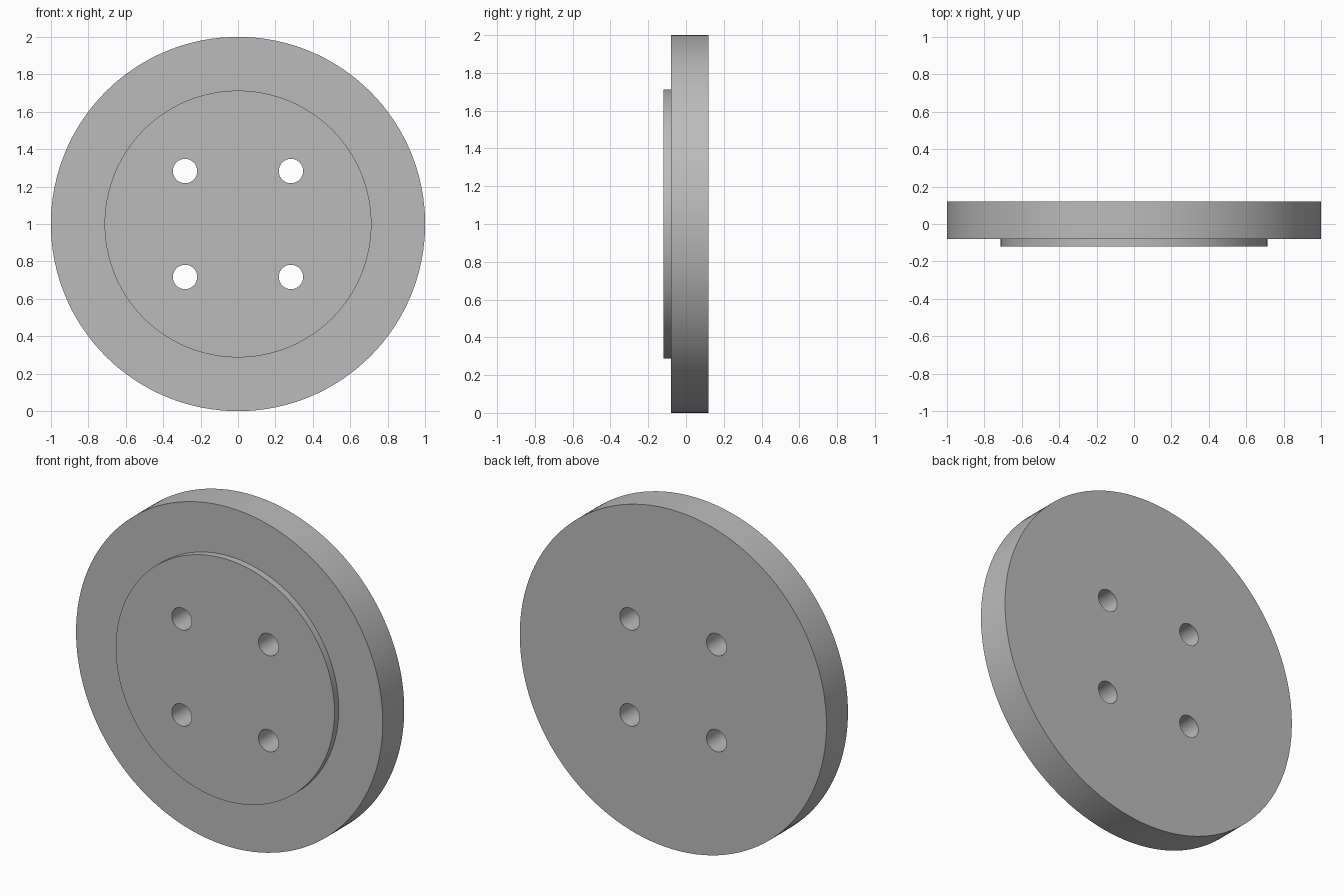
import bpy, bmesh, math
from mathutils import Matrix

cube = bpy.data.objects.get("Cube")
if cube:
    bpy.data.objects.remove(cube, do_unlink=True)

SEGMENTS = 128
CENTRE_Z = 1.0
HOLE_OFFSET = 0.283
HOLE_RADIUS = 0.065

grey = bpy.data.materials.new("plain grey")
grey.use_nodes = True
colour = (0.5, 0.5, 0.5, 1)
grey.diffuse_color = colour
grey.node_tree.nodes["Principled BSDF"].inputs["Base Color"].default_value = colour


def make_object(name, bm):
    bmesh.ops.recalc_face_normals(bm, faces=bm.faces)
    mesh = bpy.data.meshes.new(name)
    bm.to_mesh(mesh)
    bm.free()
    mesh.materials.append(grey)
    obj = bpy.data.objects.new(name, mesh)
    bpy.context.collection.objects.link(obj)
    return obj


def stepped_disc(name, profile):
    """Turn a (radius, y) profile around the y axis and cap both ends."""
    bm = bmesh.new()
    rings = []
    for radius, y in profile:
        angles = [2 * math.pi * i / SEGMENTS for i in range(SEGMENTS)]
        rings.append([bm.verts.new((radius * math.cos(a), y, CENTRE_Z + radius * math.sin(a)))
                      for a in angles])
    for a, b in zip(rings, rings[1:]):
        for i in range(SEGMENTS):
            j = (i + 1) % SEGMENTS
            bm.faces.new((a[i], a[j], b[j], b[i]))
    bm.faces.new(rings[0])
    bm.faces.new(rings[-1])
    return make_object(name, bm)


# Wide disc with a shallow raised face on the front
disc = stepped_disc("flanged_disc",
                    [(0.713, -0.12), (0.713, -0.08), (1, -0.08), (1, 0.12)])

# Four through holes in a square pattern
bm = bmesh.new()
for sx in (-1, 1):
    for sz in (-1, 1):
        place = Matrix.Translation((sx * HOLE_OFFSET, 0, CENTRE_Z + sz * HOLE_OFFSET))
        bmesh.ops.create_cone(bm, cap_ends=True, segments=48, radius1=HOLE_RADIUS,
                              radius2=HOLE_RADIUS, depth=0.6,
                              matrix=place @ Matrix.Rotation(math.pi / 2, 4, "X"))
cutter = make_object("hole_cutter", bm)
cutter.hide_render = True

bpy.ops.object.select_all(action="DESELECT")
disc.select_set(True)
bpy.context.view_layer.objects.active = disc
holes = disc.modifiers.new("holes", "BOOLEAN")
holes.operation = "DIFFERENCE"
holes.solver = "EXACT"
holes.object = cutter
bpy.ops.object.modifier_apply(modifier=holes.name)
bpy.data.objects.remove(cutter, do_unlink=True)

# Smooth round walls with crisp rims
bpy.ops.object.shade_smooth_by_angle(angle=math.radians(30))
